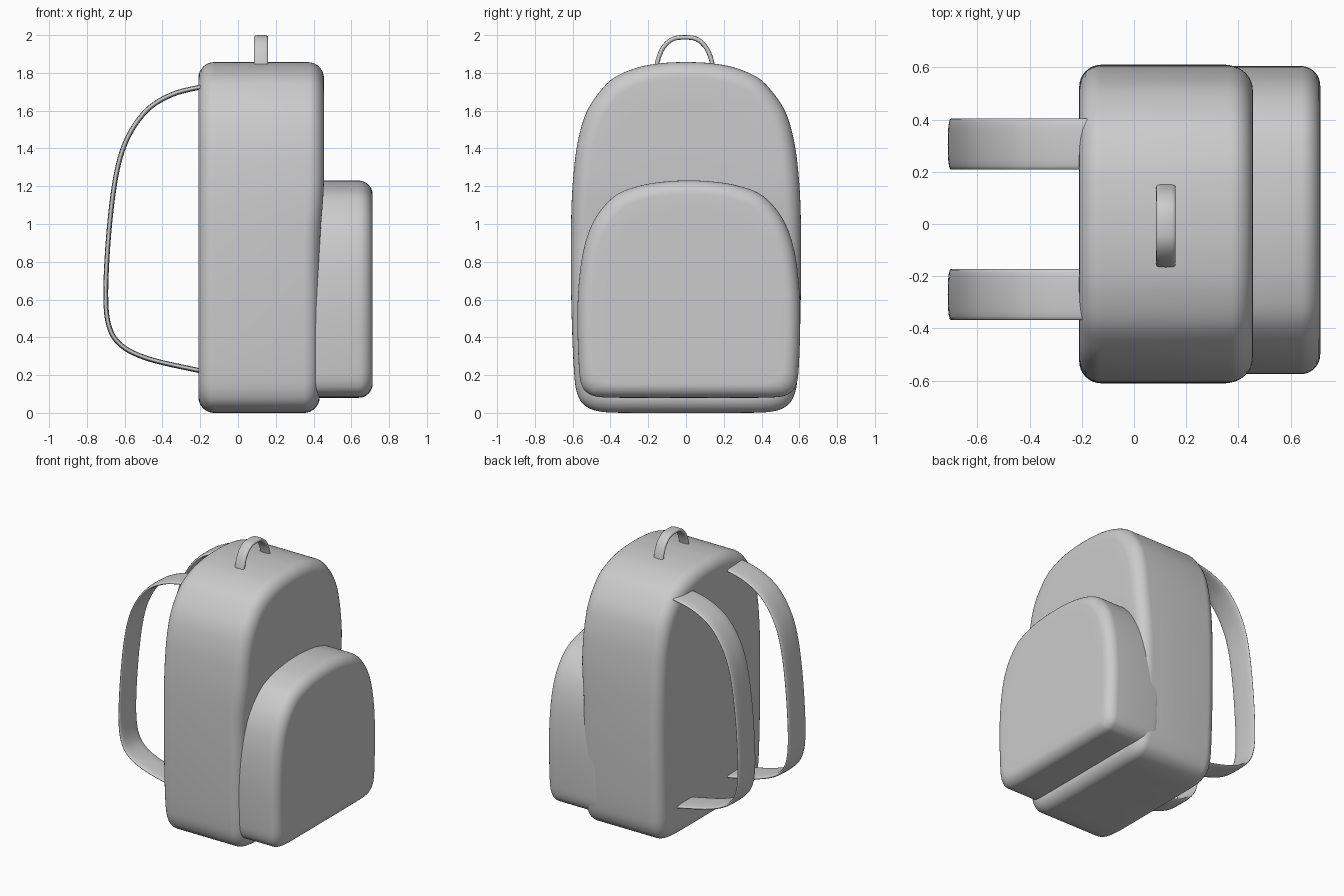
import bpy
import bmesh
import math
from mathutils import Vector

if "Cube" in bpy.data.objects:
    bpy.data.objects.remove(bpy.data.objects["Cube"], do_unlink=True)

# One plain fabric colour
GREY = (0.6, 0.6, 0.6, 1)
fabric = bpy.data.materials.new("grey fabric")
fabric.use_nodes = True
fabric.diffuse_color = GREY
for node in fabric.node_tree.nodes:
    if node.type == "BSDF_PRINCIPLED":
        node.inputs["Base Color"].default_value = GREY


def spline(points, closed=False, steps=6):
    """Smooth curve through the given points."""
    pts = [Vector(p) for p in points]
    n = len(pts)
    out = []
    for i in range(n if closed else n - 1):
        if closed:
            a, b, c, d = (pts[(i + k) % n] for k in (-1, 0, 1, 2))
        else:
            a, b, c, d = (pts[min(max(i + k, 0), n - 1)] for k in (-1, 0, 1, 2))
        for s in range(steps):
            t = s / steps
            out.append(b + (c - a) * (t / 2)
                       + (a * 2 - b * 5 + c * 4 - d) * (t * t / 2)
                       + (b * 3 - a - c * 3 + d) * (t ** 3 / 2))
    if not closed:
        out.append(pts[-1])
    return out


def loft(name, rings):
    """Skin closed rings and cap both ends."""
    bm = bmesh.new()
    loops = [[bm.verts.new(p) for p in ring] for ring in rings]
    for a, b in zip(loops, loops[1:]):
        for i in range(len(a)):
            j = (i + 1) % len(a)
            bm.faces.new((a[i], a[j], b[j], b[i]))
    bm.faces.new(loops[0])
    bm.faces.new(loops[-1])
    bmesh.ops.recalc_face_normals(bm, faces=bm.faces)
    for f in bm.faces:
        f.smooth = True
    mesh = bpy.data.meshes.new(name)
    bm.to_mesh(mesh)
    bm.free()
    mesh.materials.append(fabric)
    obj = bpy.data.objects.new(name, mesh)
    bpy.context.collection.objects.link(obj)
    return obj


def padded_block(name, half, x0, x1, radius, y_mid=0, bulge=None):
    """Extrude a mirrored (y, z) outline along x with rounded rims."""
    outline = spline(half + [(-y, z) for y, z in reversed(half[1:-1])], closed=True)
    hw = max(p.x for p in outline)
    low, high = min(p.y for p in outline), max(p.y for p in outline)
    mid, hh = (low + high) / 2, (high - low) / 2

    def ring(x, inset, shrink=1):
        ky, kz = (1 - inset / hw) * shrink, (1 - inset / hh) * shrink
        pts = []
        for p in outline:
            z = mid + (p.y - mid) * kz
            dx = bulge(z) if bulge and x > (x0 + x1) / 2 else 0
            pts.append((x + dx, y_mid + p.x * ky, z))
        return pts

    caps = (0.15, 0.4, 0.65, 0.85)
    angles = [math.pi / 2 * i / 8 for i in range(9)]
    rings = [ring(x0, radius, k) for k in caps]
    rings += [ring(x0 + radius * (1 - math.sin(a)), radius * (1 - math.cos(a)))
              for a in reversed(angles)]
    rings += [ring(x1 - radius * (1 - math.sin(a)), radius * (1 - math.cos(a)))
              for a in angles]
    rings += [ring(x1, radius, k) for k in reversed(caps)]
    return loft(name, rings)


def band(name, path, wide, half_width, half_thick, power):
    """Sweep a flat rounded section along a path."""
    pts = spline(path)
    wide = Vector(wide)
    rings = []
    for i, p in enumerate(pts):
        tangent = pts[min(i + 1, len(pts) - 1)] - pts[max(i - 1, 0)]
        thin = tangent.cross(wide).normalized()
        ring = []
        for k in range(20):
            a = math.tau * k / 20
            u = math.copysign(abs(math.cos(a)) ** power, math.cos(a))
            v = math.copysign(abs(math.sin(a)) ** power, math.sin(a))
            ring.append(p + wide * u * half_width + thin * v * half_thick)
        rings.append(ring)
    return loft(name, rings)


def upper_bulge(z):
    t = min(max((z - 0.85) / 0.4, 0), 1)
    return 0.022 * t * t * (3 - 2 * t)


# Main bag
body_half = [(0, 0), (0.25, 0), (0.44, 0.005), (0.53, 0.035), (0.575, 0.1),
             (0.593, 0.22), (0.605, 0.5), (0.61, 0.8), (0.606, 1.1), (0.592, 1.3),
             (0.57, 1.45), (0.53, 1.585), (0.465, 1.69), (0.38, 1.775),
             (0.25, 1.83), (0.12, 1.852), (0, 1.857)]
padded_block("main_bag", body_half, -0.21, 0.433, 0.085, bulge=upper_bulge)

# Outer pocket
pocket_half = [(0, 0.08), (0.25, 0.08), (0.46, 0.083), (0.535, 0.105), (0.572, 0.16),
               (0.584, 0.28), (0.59, 0.5), (0.583, 0.68), (0.562, 0.84),
               (0.525, 0.97), (0.465, 1.075), (0.375, 1.16), (0.25, 1.205),
               (0.12, 1.225), (0, 1.23)]
padded_block("outer_pocket", pocket_half, 0.25, 0.713, 0.075, y_mid=0.015)

# Shoulder straps
strap_path = [(-0.12, 1.73), (-0.21, 1.722), (-0.35, 1.685), (-0.48, 1.605),
              (-0.58, 1.465), (-0.64, 1.285), (-0.68, 0.995), (-0.7, 0.65),
              (-0.683, 0.46), (-0.615, 0.355), (-0.47, 0.285), (-0.21, 0.225),
              (-0.12, 0.207)]
for name, y in (("left_strap", 0.306), ("right_strap", -0.27)):
    band(name, [(x, y, z) for x, z in strap_path], (0, 1, 0), 0.098, 0.013, 0.8)

# Carry handle
handle_half = [(0.148, 1.78), (0.146, 1.85), (0.116, 1.93), (0.065, 1.978)]
handle_path = ([(-y, z) for y, z in handle_half] + [(0, 1.988)]
               + list(reversed(handle_half)))
band("carry_handle", [(0.122, y - 0.007, z) for y, z in handle_path],
     (1, 0, 0), 0.037, 0.012, 0.6)
